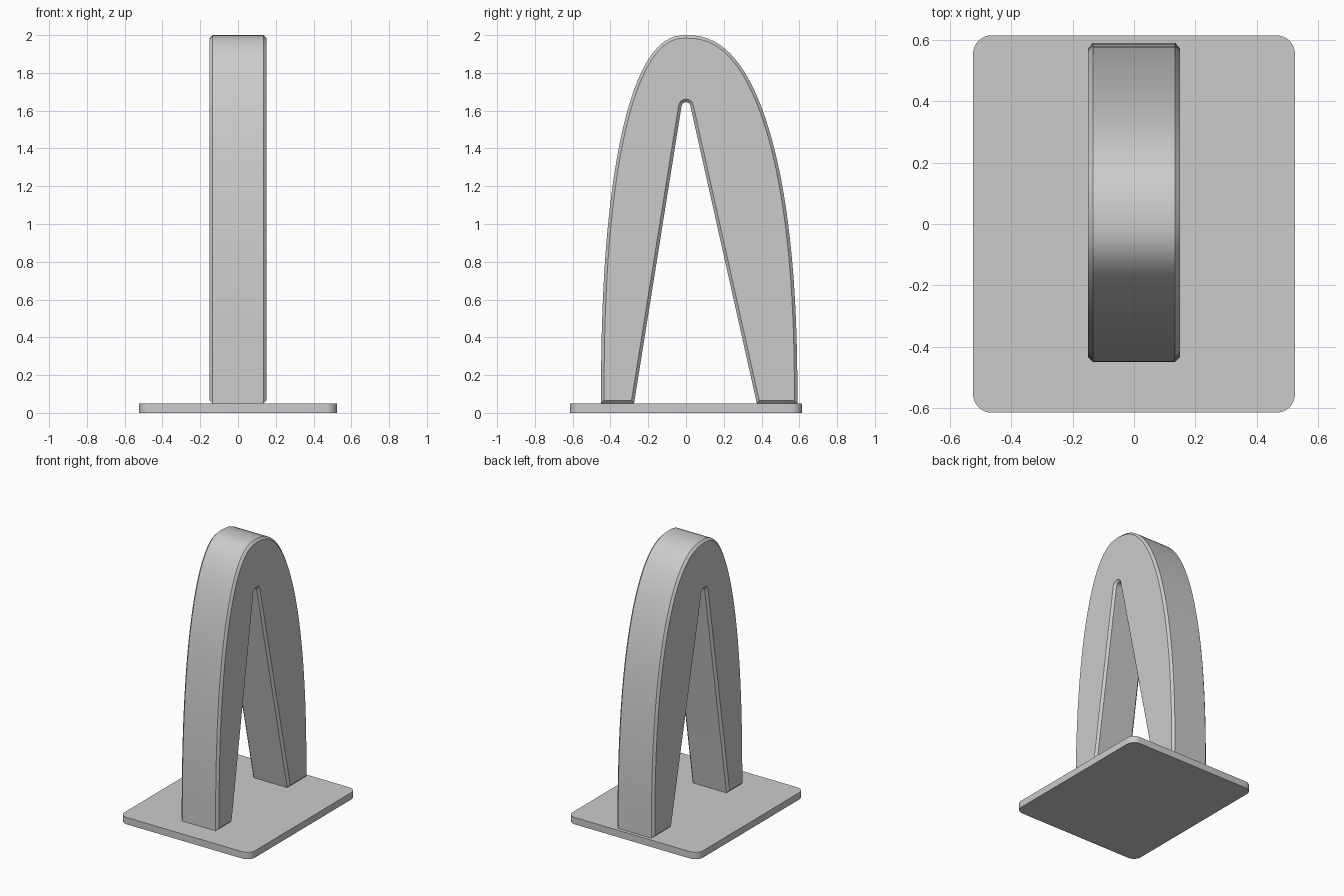
import bpy, bmesh, math

cube = bpy.data.objects.get("Cube")
if cube:
    bpy.data.objects.remove(cube, do_unlink=True)

grey = bpy.data.materials.new("light_grey")
grey.use_nodes = True
colour = (0.6, 0.6, 0.6, 1)
grey.diffuse_color = colour
grey.node_tree.nodes["Principled BSDF"].inputs["Base Color"].default_value = colour


def prism(name, outline, direction, chamfer=0):
    """Extrude a closed outline and optionally chamfer the rims of both caps."""
    bm = bmesh.new()
    cap = bm.faces.new([bm.verts.new(p) for p in outline])
    ext = bmesh.ops.extrude_face_region(bm, geom=[cap], use_keep_orig=True)
    moved = [g for g in ext["geom"] if isinstance(g, bmesh.types.BMVert)]
    bmesh.ops.translate(bm, verts=moved, vec=direction)
    bmesh.ops.recalc_face_normals(bm, faces=bm.faces)
    if chamfer:
        caps = [f for f in bm.faces if len(f.verts) > 4]
        rims = list({e for f in caps for e in f.edges})
        bmesh.ops.bevel(bm, geom=rims, offset=chamfer, segments=1,
                        affect='EDGES', clamp_overlap=False)
        bmesh.ops.recalc_face_normals(bm, faces=bm.faces)
    mesh = bpy.data.meshes.new(name)
    bm.to_mesh(mesh)
    bm.free()
    mesh.materials.append(grey)
    obj = bpy.data.objects.new(name, mesh)
    bpy.context.collection.objects.link(obj)
    bpy.ops.object.select_all(action='DESELECT')
    obj.select_set(True)
    bpy.context.view_layer.objects.active = obj
    bpy.ops.object.shade_smooth_by_angle(angle=math.radians(30))
    return obj


# Base plate with rounded corners
HX, HY, THICK, R = 0.525, 0.615, 0.05, 0.06
plate = []
for i, (sx, sy) in enumerate([(1, 1), (-1, 1), (-1, -1), (1, -1)]):
    for k in range(9):
        a = math.pi / 2 * (i + k / 8)
        plate.append((sx * (HX - R) + R * math.cos(a),
                      sy * (HY - R) + R * math.sin(a), 0))
prism("base_plate", plate, (0, 0, THICK))

# Arch: uneven rounded outer curve with a narrow wedge opening
HALF, TOP, POWER, STEPS = 0.15, 2.0, 2.35, 64
arch = []
for i in range(STEPS + 1):
    a = math.pi * i / STEPS
    c, s = math.cos(a), math.sin(a)
    reach = 0.59 if c > 0 else 0.45
    y = math.copysign(reach * abs(c) ** (2 / POWER), c)
    z = THICK + (TOP - THICK) * max(s, 0) ** (2 / POWER)
    arch.append((-HALF, y, z))
arch.append((-HALF, -0.275, THICK))
for i in range(9):
    a = math.pi * (1 - i / 8)
    arch.append((-HALF, 0.024 * math.cos(a), 1.621 + 0.024 * math.sin(a)))
arch.append((-HALF, 0.375, THICK))
prism("arch", arch, (2 * HALF, 0, 0), chamfer=0.016)
